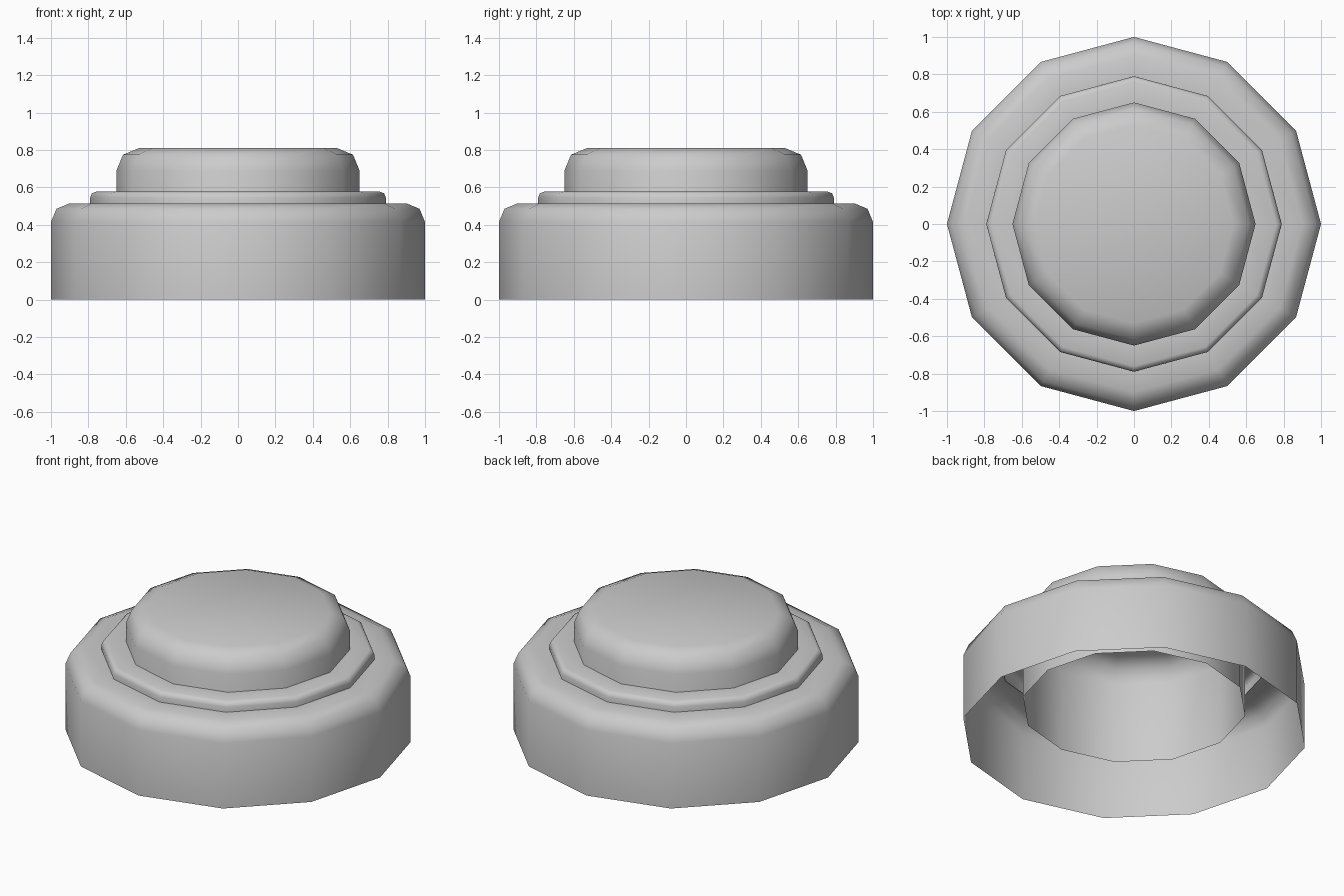
import bpy, bmesh, math

if "Cube" in bpy.data.objects:
    bpy.data.objects.remove(bpy.data.objects["Cube"])

SIDES = 12


def corner(r, top, size, segs=2):
    """Rounded outer corner running from the wall up to the top face."""
    return [(r - size + size * math.cos(a), top - size + size * math.sin(a))
            for a in (math.pi / 2 * i / segs for i in range(segs + 1))]


def lathe(name, profile, capped=False):
    """Open twelve-sided shell swept from a radius / height profile."""
    bm = bmesh.new()
    rings = []
    for r, z in profile:
        rings.append([bm.verts.new((r * math.cos(math.tau * i / SIDES),
                                    r * math.sin(math.tau * i / SIDES), z))
                      for i in range(SIDES)])
    for lo, hi in zip(rings, rings[1:]):
        for i in range(SIDES):
            j = (i + 1) % SIDES
            bm.faces.new((lo[i], lo[j], hi[j], hi[i]))
    if capped:
        bm.faces.new(rings[-1])
    mesh = bpy.data.meshes.new(name)
    bm.to_mesh(mesh)
    bm.free()
    obj = bpy.data.objects.new(name, mesh)
    bpy.context.collection.objects.link(obj)
    bpy.ops.object.select_all(action='DESELECT')
    obj.select_set(True)
    bpy.context.view_layer.objects.active = obj
    bpy.ops.object.shade_smooth_by_angle(angle=math.radians(50))
    return obj


# Wide base housing, open underneath
lathe("base_housing", [(1.0, 0.0)] + corner(1.0, 0.515, 0.10) + [(0.79, 0.515)])

# Thin collar around the button
lathe("collar", [(0.79, 0.50)] + corner(0.79, 0.577, 0.03) + [(0.65, 0.577)])

# Button cap, its skirt reaching down inside the base
lathe("button", [(0.65, 0.175)] + corner(0.65, 0.81, 0.12), capped=True)
